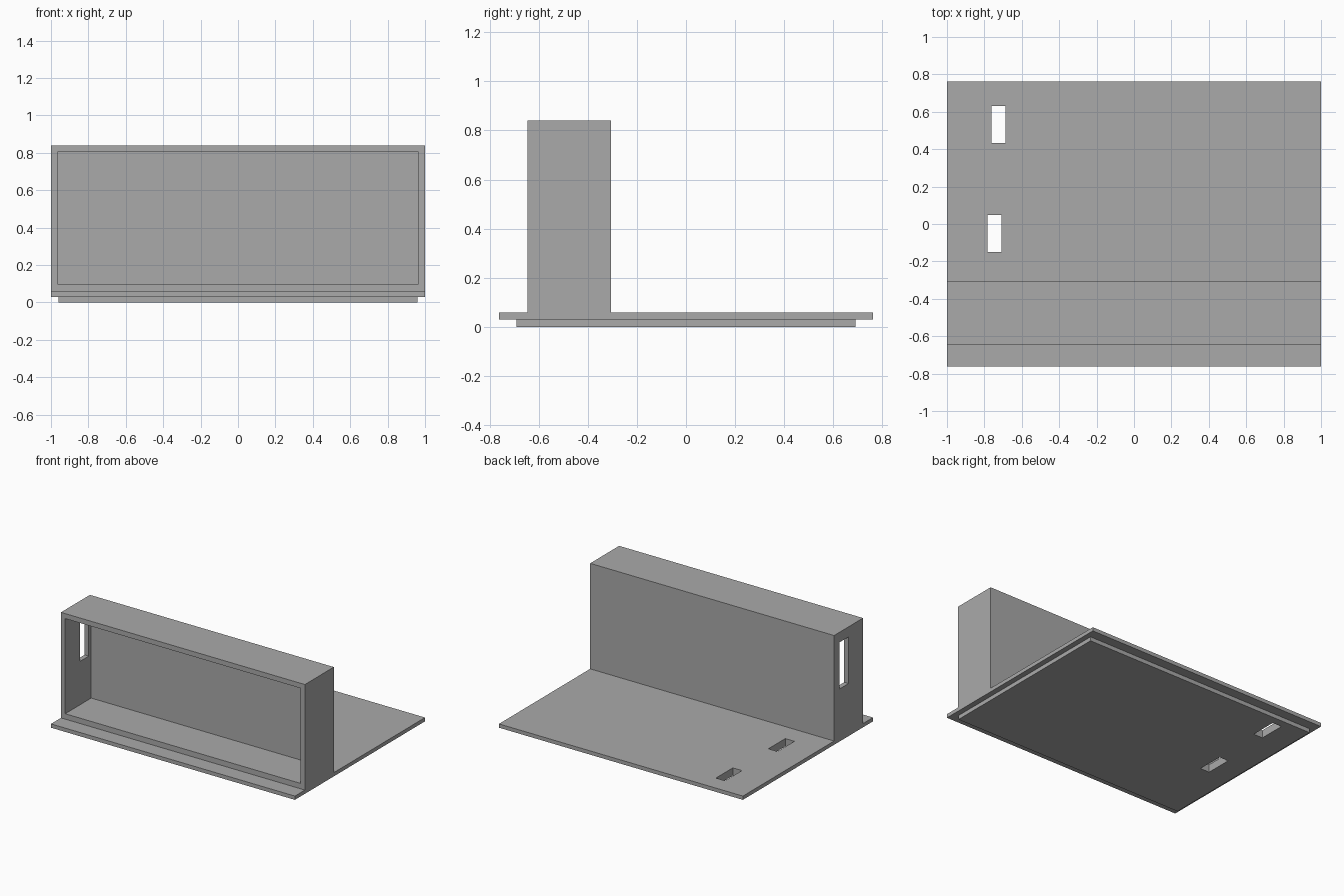
import bpy
import bmesh
from mathutils import Matrix, Vector

cube = bpy.data.objects.get("Cube")
if cube:
    bpy.data.objects.remove(cube, do_unlink=True)

grey = bpy.data.materials.new("plain grey")
grey.use_nodes = True
colour = (0.4, 0.4, 0.4, 1)
grey.diffuse_color = colour
grey.node_tree.nodes["Principled BSDF"].inputs["Base Color"].default_value = colour


def add_object(name, bm):
    bmesh.ops.recalc_face_normals(bm, faces=bm.faces)
    mesh = bpy.data.meshes.new(name)
    bm.to_mesh(mesh)
    bm.free()
    mesh.materials.append(grey)
    obj = bpy.data.objects.new(name, mesh)
    bpy.context.collection.objects.link(obj)
    return obj


def box(name, low, high):
    low, high = Vector(low), Vector(high)
    bm = bmesh.new()
    place = Matrix.Translation((low + high) / 2) @ Matrix.Diagonal((*(high - low), 1))
    bmesh.ops.create_cube(bm, size=1, matrix=place)
    return add_object(name, bm)


def combine(target, tool, operation):
    mod = target.modifiers.new(tool.name, "BOOLEAN")
    mod.operation = operation
    mod.solver = "EXACT"
    mod.object = tool
    bpy.context.view_layer.objects.active = target
    bpy.ops.object.modifier_apply(modifier=mod.name)
    bpy.data.objects.remove(tool, do_unlink=True)


# Base plate and upright housing share one side profile (y, z)
base, deck, top = 0.03, 0.058, 0.84
front, back, edge = -0.645, -0.306, 0.762
profile = [(-edge, base), (edge, base), (edge, deck), (back, deck),
           (back, top), (front, top), (front, deck), (-edge, deck)]
bm = bmesh.new()
side = bm.faces.new([bm.verts.new((-1, y, z)) for y, z in profile])
swept = bmesh.ops.extrude_face_region(bm, geom=[side])["geom"]
bmesh.ops.translate(bm, vec=(2, 0, 0),
                    verts=[v for v in swept if isinstance(v, bmesh.types.BMVert)])
body = add_object("housing_on_base_plate", bm)

# Locating lip under the plate
lip = box("underside_lip", (-0.96, -0.69, 0), (0.96, 0.69, base + 0.01))
combine(body, lip, "UNION")

# Open front cavity, side wall slot and two slots through the base
cuts = {
    "front_cavity": ((-0.965, front - 0.1, 0.098), (0.965, back - 0.035, 0.803)),
    "side_slot": ((-1.1, -0.474, 0.42), (-0.9, -0.37, 0.765)),
    "rear_base_slot": ((-0.762, 0.433, -0.1), (-0.687, 0.631, 0.2)),
    "middle_base_slot": ((-0.784, -0.15, -0.1), (-0.709, 0.048, 0.2)),
}
for name, (low, high) in cuts.items():
    combine(body, box(name, low, high), "DIFFERENCE")
